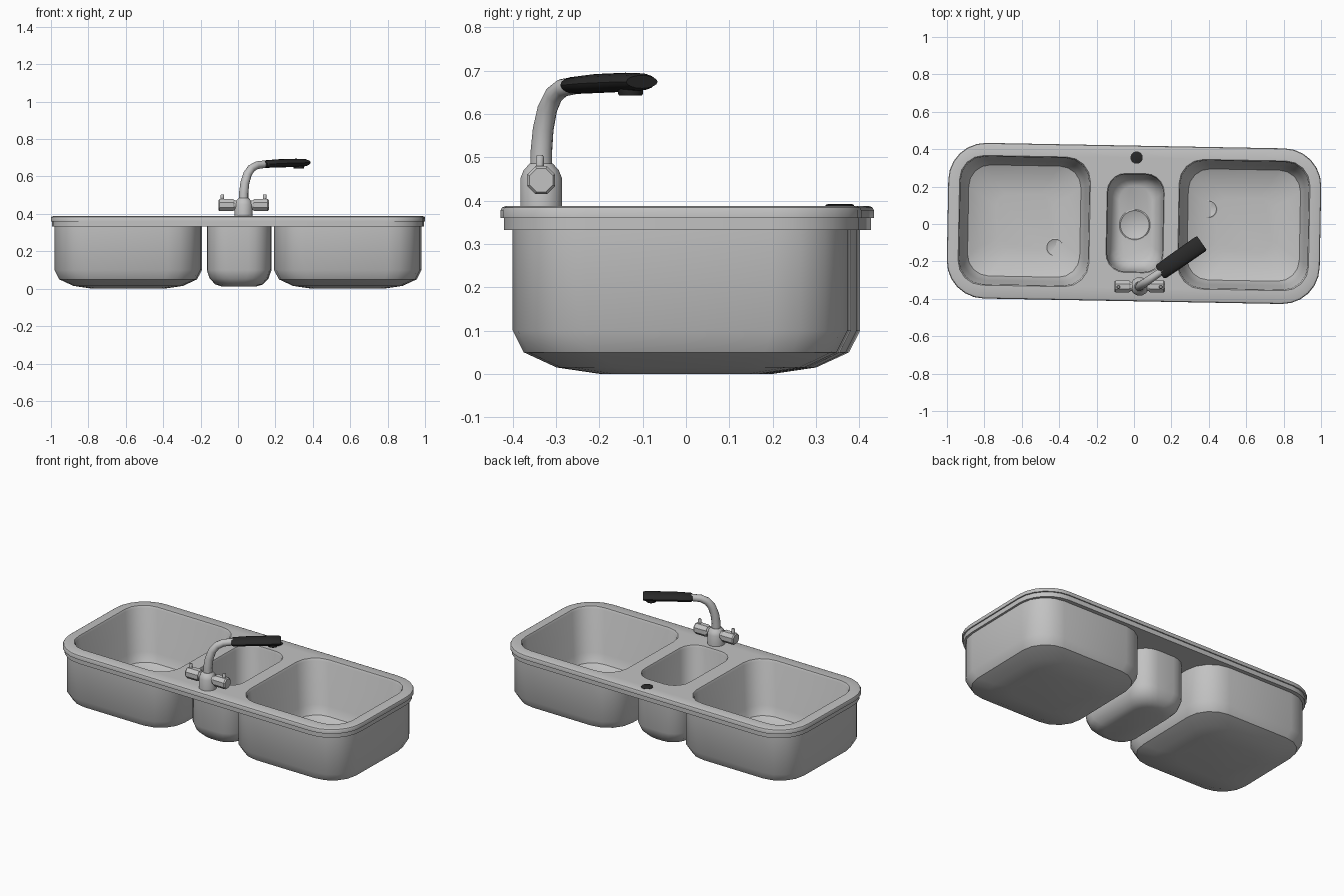
import bpy, bmesh, math
from mathutils import Vector, Matrix

if "Cube" in bpy.data.objects:
    bpy.data.objects.remove(bpy.data.objects["Cube"], do_unlink=True)


def material(name, value, rough):
    m = bpy.data.materials.new(name)
    m.use_nodes = True
    col = (value, value, value, 1)
    m.diffuse_color = col
    bsdf = m.node_tree.nodes["Principled BSDF"]
    bsdf.inputs["Base Color"].default_value = col
    bsdf.inputs["Roughness"].default_value = rough
    return m


STEEL = material("brushed steel", 0.54, 0.4)
BLACK = material("black plastic", 0.022, 0.5)
TILT = Matrix.Rotation(math.radians(-1.05), 4, 'Z')


def finish(name, bm, mat, angle=40):
    bmesh.ops.recalc_face_normals(bm, faces=bm.faces[:])
    me = bpy.data.meshes.new(name)
    bm.to_mesh(me)
    bm.free()
    me.materials.append(mat)
    ob = bpy.data.objects.new(name, me)
    bpy.context.collection.objects.link(ob)
    bpy.ops.object.select_all(action='DESELECT')
    ob.select_set(True)
    bpy.context.view_layer.objects.active = ob
    bpy.ops.object.shade_smooth_by_angle(angle=math.radians(angle))
    return ob


def bridge(bm, a, b):
    n = len(a)
    for i in range(n):
        bm.faces.new((a[i], a[(i + 1) % n], b[(i + 1) % n], b[i]))


def rounded_ring(bm, cx, cy, hx, hy, r, z, seg):
    """Loop of vertices around a rounded rectangle."""
    r = min(r, hx * 0.97, hy * 0.97)
    ring = []
    for k, (sx, sy) in enumerate(((1, 1), (-1, 1), (-1, -1), (1, -1))):
        for i in range(seg + 1):
            a = math.pi / 2 * (k + i / seg)
            ring.append(bm.verts.new((cx + sx * (hx - r) + r * math.cos(a),
                                      cy + sy * (hy - r) + r * math.sin(a), z)))
    return ring


def stack(bm, cx, cy, hx, hy, r, profile, seg, cap=False):
    """Skin rounded rectangles through (inset, z) steps; returns first and last loop."""
    rings = [rounded_ring(bm, cx, cy, hx - d, hy - d, r - 0.3 * d, z, seg) for d, z in profile]
    for a, b in zip(rings, rings[1:]):
        bridge(bm, a, b)
    if cap:
        bm.faces.new(rings[-1])
    return rings[0], rings[-1]


def fill_between(bm, loops):
    edges = []
    for lp in loops:
        for i in range(len(lp)):
            pair = (lp[i], lp[(i + 1) % len(lp)])
            edges.append(bm.edges.get(pair) or bm.edges.new(pair))
    bmesh.ops.triangle_fill(bm, use_beauty=True, edges=edges, normal=(0, 0, 1))


# Sink: stepped rim, three bowls with inner and outer skins
TOP, UNDER = 0.388, 0.332
big_in = [(0, TOP), (0.006, 0.376), (0.026, 0.12), (0.05, 0.07), (0.11, 0.04), (0.2, 0.03)]
big_out = [(0, UNDER), (0, 0.1), (0.025, 0.05), (0.1, 0.015), (0.2, 0)]
mid_in = [(0, TOP), (0.005, 0.376), (0.012, 0.11), (0.035, 0.06), (0.065, 0.04)]
mid_out = [(0, UNDER), (0, 0.1), (0.015, 0.055), (0.045, 0.023), (0.08, 0.012)]

bm = bmesh.new()
rim = [(0.012, TOP), (0.003, 0.384), (0, 0.378), (0, 0.36), (0.007, 0.36), (0.007, UNDER)]
rim_top, rim_under = stack(bm, 0, 0.003, 0.997, 0.416, 0.2, rim, 6)
tops, unders = [rim_top], [rim_under]
for cx in (-0.587, 0.587):
    tops.append(stack(bm, cx, 0.005, 0.35, 0.347, 0.13, big_in, 4, True)[0])
    unders.append(stack(bm, cx, 0.001, 0.39, 0.386, 0.17, big_out, 4, True)[0])
tops.append(stack(bm, 0.006, 0.005, 0.153, 0.265, 0.1, mid_in, 5, True)[0])
unders.append(stack(bm, 0.006, 0.005, 0.17, 0.284, 0.115, mid_out, 5, True)[0])
fill_between(bm, tops)
fill_between(bm, unders)
bm.transform(TILT)
finish("sink_body", bm, STEEL, 35)


def lathe(name, origin, profile, mat, sides=24, axis='Z', angle=40):
    """Turned part: (radius, height) steps around an axis."""
    bm = bmesh.new()
    rings = []
    for r, h in profile:
        ring = []
        for i in range(sides):
            a = 2 * math.pi * (i + 0.5) / sides
            p = Vector((r * math.cos(a), r * math.sin(a), h))
            if axis == 'X':
                p = Vector((p.z, p.x, p.y))
            ring.append(bm.verts.new(p + Vector(origin)))
        rings.append(ring)
    for a, b in zip(rings, rings[1:]):
        bridge(bm, a, b)
    bm.faces.new(rings[0])
    bm.faces.new(rings[-1])
    return finish(name, bm, mat, angle)


# Drains in the bowl floors
for name, x, y, z, r in (("drain_right", -0.42, -0.133, 0.03, 0.05),
                         ("drain_left", 0.395, 0.087, 0.03, 0.05),
                         ("drain_middle", 0.004, -0.005, 0.04, 0.083)):
    lathe(name, TILT @ Vector((x, y, z - 0.002)),
          [(r, 0), (r, 0.005), (r - 0.006, 0.008), (r - 0.01, 0.005)], STEEL)

# Black plug control on the rear deck
lathe("plug_knob", (0.014, 0.355, TOP - 0.002), [(0.033, 0), (0.033, 0.004), (0.028, 0.006)], BLACK)

# Mixer tap body
FX, FY = 0.03, -0.334
lathe("tap_base", (FX, FY, TOP - 0.003),
      [(0.05, 0), (0.05, 0.066), (0.042, 0.085), (0.028, 0.1)], STEEL, 12)
lathe("tap_crossbar", (FX, FY, 0.447), [(0.026, -0.1), (0.026, 0.1)], STEEL, 12, 'X')
for side, name in ((-1, "right"), (1, "left")):
    lathe("tap_valve_" + name, (FX, FY, 0.447),
          [(0.03, side * 0.05), (0.035, side * 0.058), (0.035, side * 0.128), (0.029, side * 0.135)],
          STEEL, 8, 'X', 25)
    lathe("tap_lever_" + name, (FX + side * 0.113, FY - 0.003, 0.47),
          [(0.01, 0), (0.01, 0.031), (0.007, 0.035)], STEEL, 8)

# Spout and spray handle, swept in one vertical plane
ALONG = Vector((0.82, 0.572, 0)).normalized()
SIDE = Vector((ALONG.y, -ALONG.x, 0))


def sweep(name, stations, mat, sides=12):
    """Stations: (distance, z, half width, half height)."""
    bm = bmesh.new()
    pts = [Vector((FX, FY, 0)) + ALONG * s[0] + Vector((0, 0, s[1])) for s in stations]
    rings = []
    for i, p in enumerate(pts):
        t = (pts[min(i + 1, len(pts) - 1)] - pts[max(i - 1, 0)]).normalized()
        up = SIDE.cross(t)
        w, h = stations[i][2:]
        rings.append([bm.verts.new(p + SIDE * w * math.cos(a) + up * h * math.sin(a))
                      for a in (2 * math.pi * k / sides for k in range(sides))])
    for a, b in zip(rings, rings[1:]):
        bridge(bm, a, b)
    bm.faces.new(rings[0])
    bm.faces.new(rings[-1])
    return finish(name, bm, mat)


sweep("spout", [(0, 0.45, 0.026, 0.026), (0, 0.51, 0.025, 0.025), (0.008, 0.565, 0.024, 0.024),
                (0.025, 0.612, 0.023, 0.023), (0.05, 0.643, 0.022, 0.022),
                (0.085, 0.66, 0.021, 0.021), (0.15, 0.667, 0.02, 0.02)], STEEL)
sweep("spray_handle", [(0.132, 0.665, 0.036, 0.016), (0.14, 0.666, 0.044, 0.02),
                       (0.22, 0.67, 0.046, 0.022), (0.34, 0.673, 0.047, 0.022),
                       (0.395, 0.674, 0.047, 0.02), (0.406, 0.674, 0.044, 0.015)], BLACK, 16)
tip = Vector((FX, FY, 0.642)) + ALONG * 0.36
lathe("spray_nozzle", tip, [(0.027, 0), (0.029, 0.004), (0.029, 0.025)], BLACK, 16)
